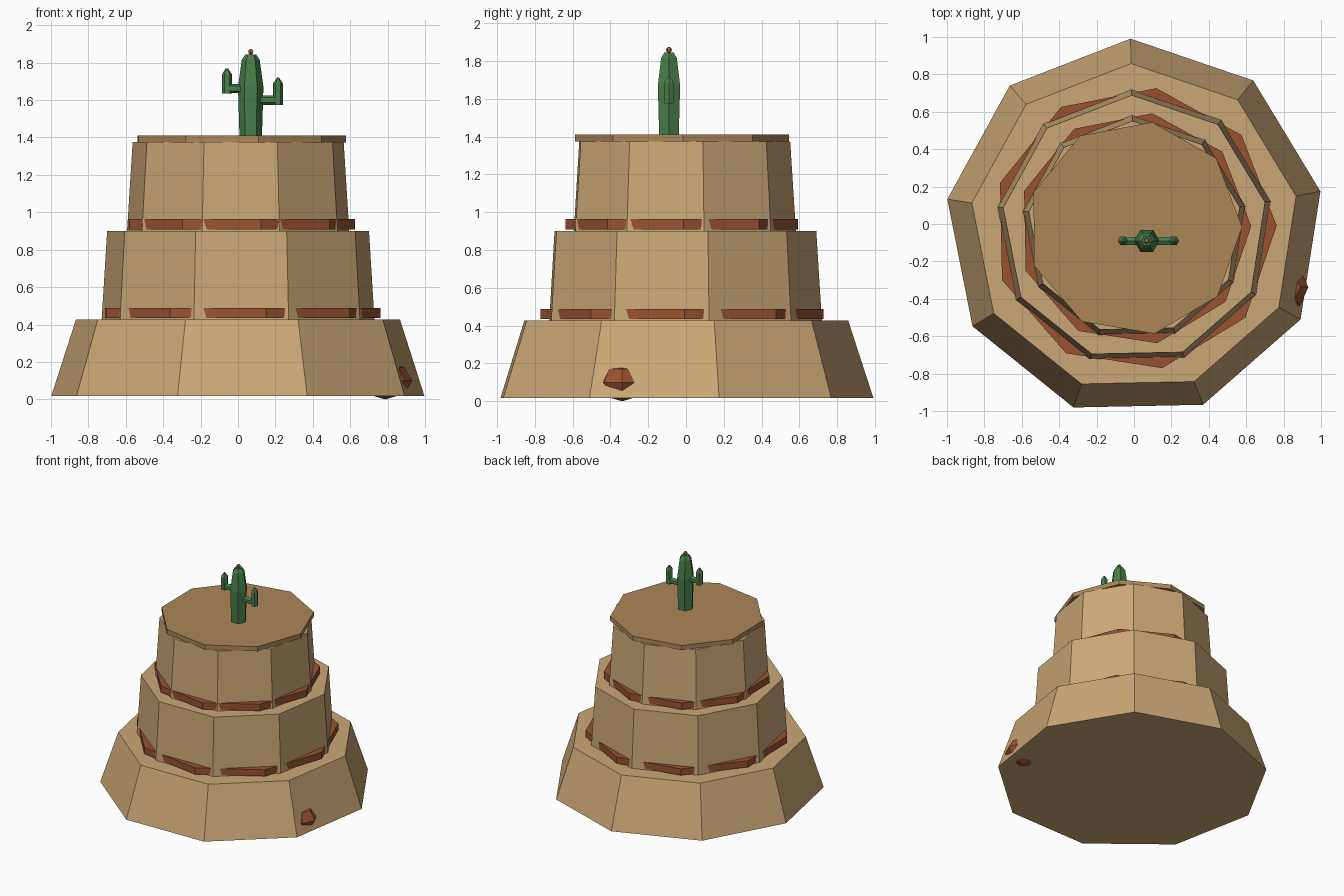
import bpy, bmesh
from math import cos, sin, radians, pi

if "Cube" in bpy.data.objects:
    bpy.data.objects.remove(bpy.data.objects["Cube"])


def material(name, rgb):
    m = bpy.data.materials.new(name)
    m.diffuse_color = (*rgb, 1)
    m.use_nodes = True
    m.node_tree.nodes["Principled BSDF"].inputs["Base Color"].default_value = m.diffuse_color
    return m


SAND = material("sandstone", (0.60, 0.39, 0.18))
CAP = material("cap_stone", (0.42, 0.24, 0.095))
RED = material("red_stone", (0.32, 0.085, 0.03))
GREEN = material("cactus_green", (0.065, 0.21, 0.07))
BLOOM = material("bloom", (0.50, 0.17, 0.07))


def finish(name, bm, mat):
    bmesh.ops.recalc_face_normals(bm, faces=bm.faces)
    me = bpy.data.meshes.new(name)
    bm.to_mesh(me)
    bm.free()
    me.materials.append(mat)
    ob = bpy.data.objects.new(name, me)
    bpy.context.collection.objects.link(ob)
    return ob


def stack(name, mat, sides, turn, centre, profile):
    """Flat-faced solid from a (radius, height) profile."""
    bm = bmesh.new()
    rings = []
    for r, z in profile:
        angles = [radians(turn) + 2 * pi * i / sides for i in range(sides)]
        rings.append([bm.verts.new((centre[0] + r * cos(a), centre[1] + r * sin(a), z))
                      for a in angles])
    for a, b in zip(rings, rings[1:]):
        for i in range(sides):
            j = (i + 1) % sides
            bm.faces.new((a[i], a[j], b[j], b[i]))
    bm.faces.new(rings[0][::-1])
    bm.faces.new(rings[-1])
    return finish(name, bm, mat)


def ball(name, mat, segments, rings, loc, scale):
    bm = bmesh.new()
    bmesh.ops.create_uvsphere(bm, u_segments=segments, v_segments=rings, radius=1)
    ob = finish(name, bm, mat)
    ob.location, ob.scale = loc, scale
    return ob


# Three tapered rock tiers
C = (0.003, -0.022)
tiers = [("base_tier", 1.013, 0.88, 0.018, 0.427),
         ("middle_tier", 0.741, 0.711, 0.42, 0.90),
         ("upper_tier", 0.604, 0.573, 0.89, 1.375)]
for name, r0, r1, z0, z1 in tiers:
    stack(name, SAND, 9, 11.2, C, [(r0, z0), (r1, z1)])

# Red strata, turned so only their corners poke through the walls
for name, r, z0, z1 in [("lower_stratum", 0.76, 0.435, 0.488),
                        ("upper_stratum", 0.624, 0.909, 0.963)]:
    stack(name, RED, 9, 1.2, (0.003, -0.025), [(r, z0), (r, z1)])

# Flat cap
stack("cap", CAP, 9, 0.6, (0.004, -0.022), [(0.574, 1.374), (0.574, 1.412)])

# Boulder sunk in the base
ball("boulder", RED, 8, 4, (0.787, -0.338, 0.10), (0.145, 0.135, 0.10))

# Cactus trunk and bloom
X, Y = 0.068, -0.09
stack("cactus_trunk", GREEN, 6, 0, (X, Y),
      [(0.060, 1.405), (0.068, 1.67), (0.048, 1.815), (0.028, 1.845)])
ball("bloom", BLOOM, 6, 4, (X, Y, 1.858), (0.016, 0.016, 0.016))

# Cactus arms: a horizontal stub and a pointed upright
for side, x, z, top in [("right", 0.214, 1.60, 1.72), ("left", -0.059, 1.662, 1.77)]:
    stub = stack(side + "_arm_stub", GREEN, 6, 0, (0, 0),
                 [(0.025, 0), (0.025, abs(x - X))])
    stub.location = (X, Y, z)
    stub.rotation_euler = (0, pi / 2 if x > X else -pi / 2, 0)
    stack(side + "_arm", GREEN, 6, 0, (x, Y),
          [(0.027, z - 0.026), (0.027, top - 0.032), (0.006, top)])
